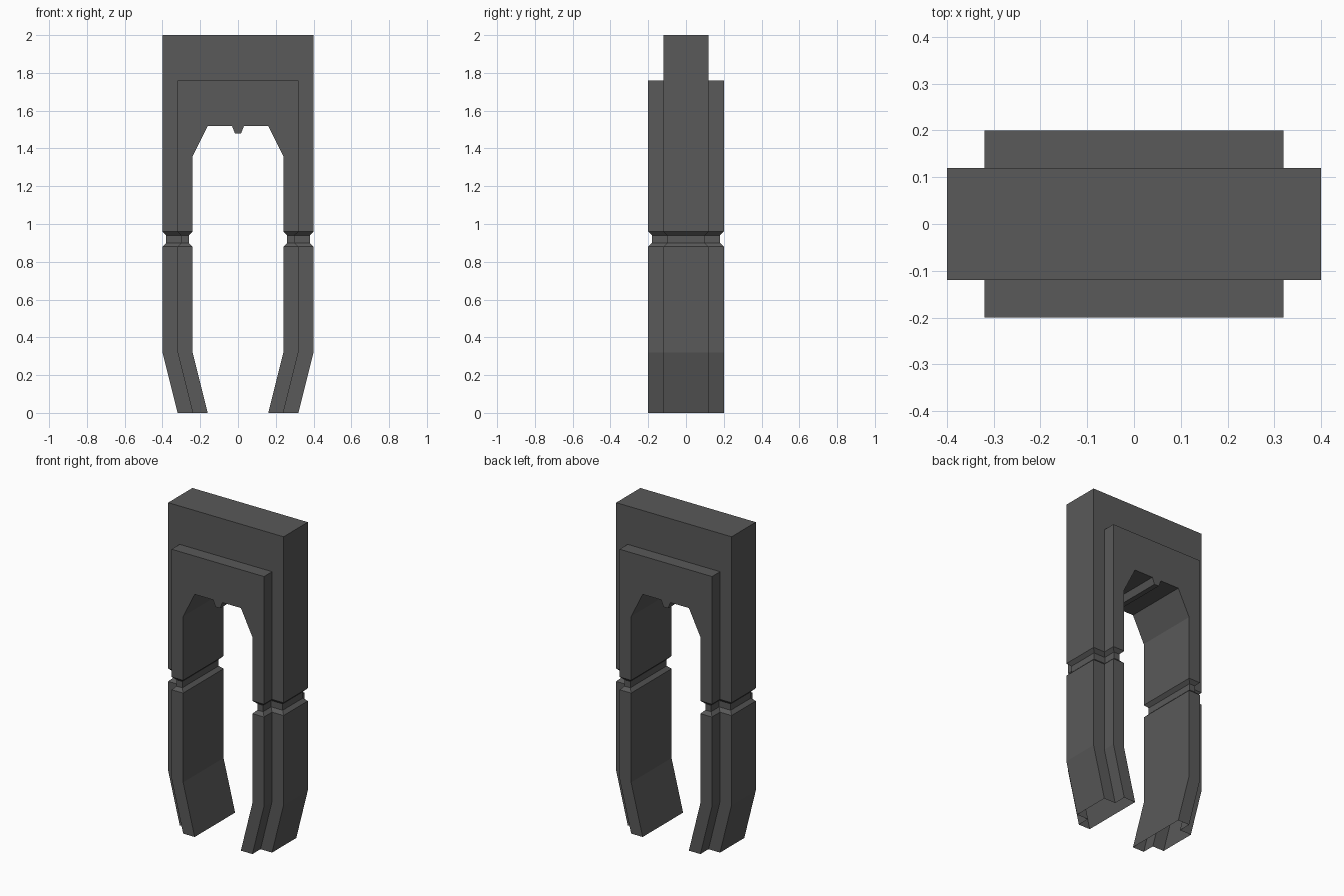
import bpy, bmesh
from math import radians

if "Cube" in bpy.data.objects:
    bpy.data.objects.remove(bpy.data.objects["Cube"])

# Matching (x, z) paths of the inner edge, panel edge and outer edge, plus groove inset
stations = [((.16, 0), (.24, 0), (.32, 0), 0)]
for z, g in ((.32, 0), (.88, 0), (.90, .02), (.94, .02), (.96, 0), (1.36, 0)):
    stations.append(((.24 + g, z), (.32 - g, z), (.40 - g, z), g))
# Head: the arch with its centre nub below, panel top and slab top above
stations += [
    ((.16, 1.52), (.32, 1.76), (.40, 2), 0),
    ((.032, 1.52), (.12, 1.76), (.15, 2), 0),
    ((.016, 1.48), (.06, 1.76), (.08, 2), 0),
    ((0, 1.48), (0, 1.76), (0, 2), 0),
]


def ring(bm, inner, step, outer, g):
    """T-shaped cross-section: wide panel part, narrower outer slab part."""
    half = [(inner, .2 - g), (step, .2 - g), (step, .12 - g), (outer, .12 - g)]
    pts = [(p[0], -y, p[1]) for p, y in half]
    pts += [(p[0], y, p[1]) for p, y in reversed(half)]
    return [bm.verts.new(p) for p in pts]


bm = bmesh.new()
rings = [ring(bm, *s) for s in stations]
for a, b in zip(rings, rings[1:]):
    for i in range(8):
        j = (i + 1) % 8
        bm.faces.new((a[i], a[j], b[j], b[i]))

# Second leg and other half of the head (the feet stay open underneath)
bmesh.ops.mirror(bm, geom=bm.verts[:] + bm.edges[:] + bm.faces[:],
                 axis='X', merge_dist=.0005)
bmesh.ops.remove_doubles(bm, verts=bm.verts[:], dist=.0005)
bmesh.ops.recalc_face_normals(bm, faces=bm.faces[:])
top = max(bm.faces, key=lambda f: f.calc_center_median().z)
if top.normal.z < 0:
    bmesh.ops.reverse_faces(bm, faces=bm.faces[:])
bmesh.ops.dissolve_limit(bm, angle_limit=radians(1), verts=bm.verts[:], edges=bm.edges[:])

mesh = bpy.data.meshes.new("two_leg_clip")
bm.to_mesh(mesh)
bm.free()
clip = bpy.data.objects.new("two_leg_clip", mesh)
bpy.context.collection.objects.link(clip)

# Dark grey finish
dark = bpy.data.materials.new("dark_grey")
dark.diffuse_color = (.1, .1, .1, 1)
dark.use_nodes = True
dark.node_tree.nodes["Principled BSDF"].inputs["Base Color"].default_value = dark.diffuse_color
mesh.materials.append(dark)
